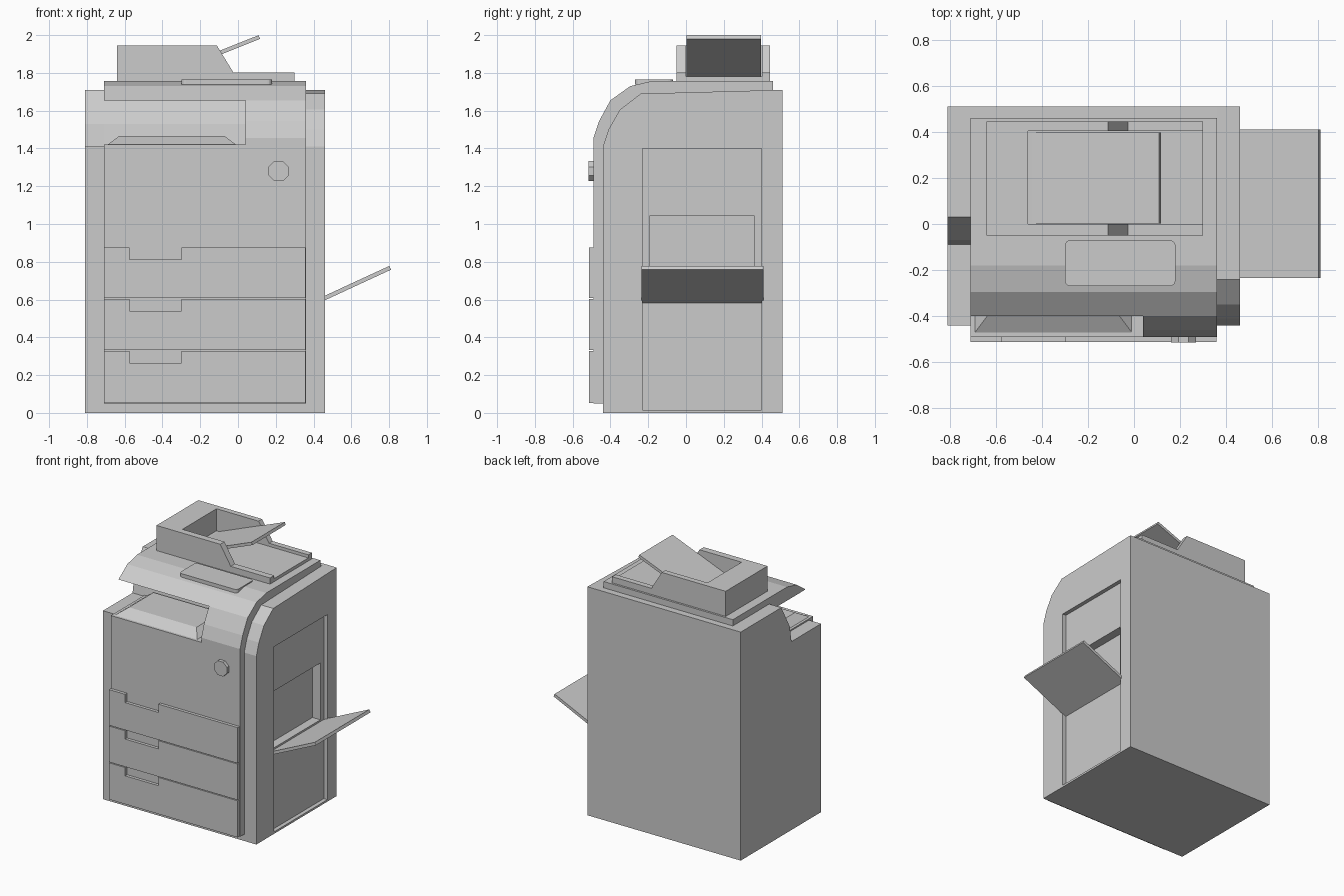
import bpy, bmesh, math

if "Cube" in bpy.data.objects:
    bpy.data.objects.remove(bpy.data.objects["Cube"])


def finish(name, bm):
    bmesh.ops.recalc_face_normals(bm, faces=bm.faces)
    me = bpy.data.meshes.new(name)
    bm.to_mesh(me)
    bm.free()
    ob = bpy.data.objects.new(name, me)
    bpy.context.collection.objects.link(ob)
    return ob


def prism(name, pts, axis, a, b):
    """Extrude a 2D profile along an axis from a to b."""
    place = {'x': lambda p, t: (t, p[0], p[1]),
             'y': lambda p, t: (p[0], t, p[1]),
             'z': lambda p, t: (p[0], p[1], t)}[axis]
    bm = bmesh.new()
    lo = [bm.verts.new(place(p, a)) for p in pts]
    hi = [bm.verts.new(place(p, b)) for p in pts]
    bm.faces.new(lo)
    bm.faces.new(hi)
    n = len(pts)
    for i in range(n):
        j = (i + 1) % n
        bm.faces.new((lo[i], lo[j], hi[j], hi[i]))
    return finish(name, bm)


def box(name, x0, x1, y0, y1, z0, z1):
    return prism(name, [(x0, y0), (x1, y0), (x1, y1), (x0, y1)], 'z', z0, z1)


def cut(ob, *bounds):
    """Subtract a box from an object."""
    cutter = box("cutter", *bounds)
    cutter.hide_render = True
    mod = ob.modifiers.new("recess", 'BOOLEAN')
    mod.operation = 'DIFFERENCE'
    mod.solver = 'EXACT'
    mod.object = cutter
    bpy.context.view_layer.objects.active = ob
    bpy.ops.object.modifier_apply(modifier=mod.name)
    bpy.data.objects.remove(cutter)


def slab(name, start, end, thick, y0, y1):
    """Thin sloping plate; start and end are the lower edge in x, z."""
    (x0, z0), (x1, z1) = start, end
    d = math.hypot(x1 - x0, z1 - z0)
    nx, nz = -(z1 - z0) / d * thick, (x1 - x0) / d * thick
    return prism(name, [(x0, z0), (x1, z1), (x1 + nx, z1 + nz), (x0 + nx, z0 + nz)],
                 'y', y0, y1)


# Side panels; the left one is stepped down for the paper output
notch = [(-0.09, 1.41), (-0.07, 1.53), (0.03, 1.71)]
prism("left_panel", [(-0.44, 0), (-0.44, 1.41)] + notch + [(0.51, 1.71), (0.51, 0)],
      'x', -0.81, -0.71)
right = prism("right_panel",
              [(-0.44, 0), (-0.44, 1.41), (-0.41, 1.50), (-0.35, 1.605), (-0.24, 1.69),
               (0.51, 1.71), (0.51, 0)], 'x', 0.36, 0.46)
cut(right, 0.43, 0.6, -0.23, 0.40, 0.015, 1.40)
cut(right, 0.365, 0.6, -0.19, 0.36, 0.62, 1.045)

# Central body: low under the output cavity, full height at its right
foot = [(-0.44, 0), (-0.44, 0.05), (-0.49, 0.05)]
back = [(0.51, 1.71), (0.51, 0)]
prism("cavity_body", foot + [(-0.49, 1.42), (-0.09, 1.42)] + notch[1:] + back,
      'x', -0.71, 0.04)
curve = [(-0.40, 1.655), (-0.295, 1.73), (-0.18, 1.757)]
prism("control_body", foot + [(-0.49, 1.455), (-0.46, 1.545)] + curve
      + [(0.46, 1.757), (0.46, 1.71)] + back, 'x', 0.04, 0.36)

# Scanner cover overhanging the cavity
prism("scanner_cover", curve + [(0.46, 1.757), (0.46, 1.655)], 'x', -0.71, 0.04)

# Raised output tray in the cavity
bm = bmesh.new()
low = [bm.verts.new(p) for p in ((-0.69, -0.47, 1.42), (-0.01, -0.47, 1.42),
                                 (-0.01, -0.10, 1.42), (-0.69, -0.10, 1.42))]
top = [bm.verts.new(p) for p in ((-0.63, -0.39, 1.465), (-0.07, -0.39, 1.465),
                                 (-0.07, -0.10, 1.465), (-0.63, -0.10, 1.465))]
bm.faces.new(low)
bm.faces.new(top)
for i in range(4):
    j = (i + 1) % 4
    bm.faces.new((low[i], low[j], top[j], top[i]))
finish("output_tray", bm)

# Paper drawers with grip notches
for i, (z0, z1) in enumerate([(0.053, 0.327), (0.333, 0.602), (0.608, 0.875)]):
    g = z1 - 0.062
    prism(f"drawer_{i + 1}",
          [(-0.71, z0), (0.357, z0), (0.357, z1), (-0.30, z1), (-0.30, g),
           (-0.575, g), (-0.575, z1), (-0.71, z1)], 'y', -0.513, -0.49)

# Octagonal front button
r = 0.058
prism("front_button",
      [(0.215 + r * math.cos(math.pi / 4 * (k + 0.5)),
        1.28 + r * math.sin(math.pi / 4 * (k + 0.5))) for k in range(8)],
      'y', -0.515, -0.485)

# Control panel with rounded corners
c, corners = 0.025, [(0.18, -0.07, -1, -1), (-0.30, -0.07, 1, -1),
                     (-0.30, -0.27, 1, 1), (0.18, -0.27, -1, 1)]
outline = []
for q, (x, y, sx, sy) in enumerate(corners):
    for k in range(5):
        t = math.pi / 2 * (q + k / 4)
        outline.append((x + sx * c + c * math.cos(t), y + sy * c + c * math.sin(t)))
prism("control_panel", outline, 'z', 1.738, 1.765)

# Document feeder with open channel and input tray
feeder = prism("document_feeder",
               [(-0.64, 1.755), (-0.64, 1.945), (-0.112, 1.945), (-0.025, 1.803),
                (0.30, 1.803), (0.30, 1.755)], 'y', -0.05, 0.445)
cut(feeder, -0.46, 0.5, 0.0, 0.403, 1.78, 2.1)
slab("feeder_tray", (-0.435, 1.76), (0.117, 1.98), 0.021, 0.003, 0.397)

# Fold-out side tray
slab("side_tray", (0.425, 0.58), (0.81, 0.758), 0.022, -0.235, 0.41)
